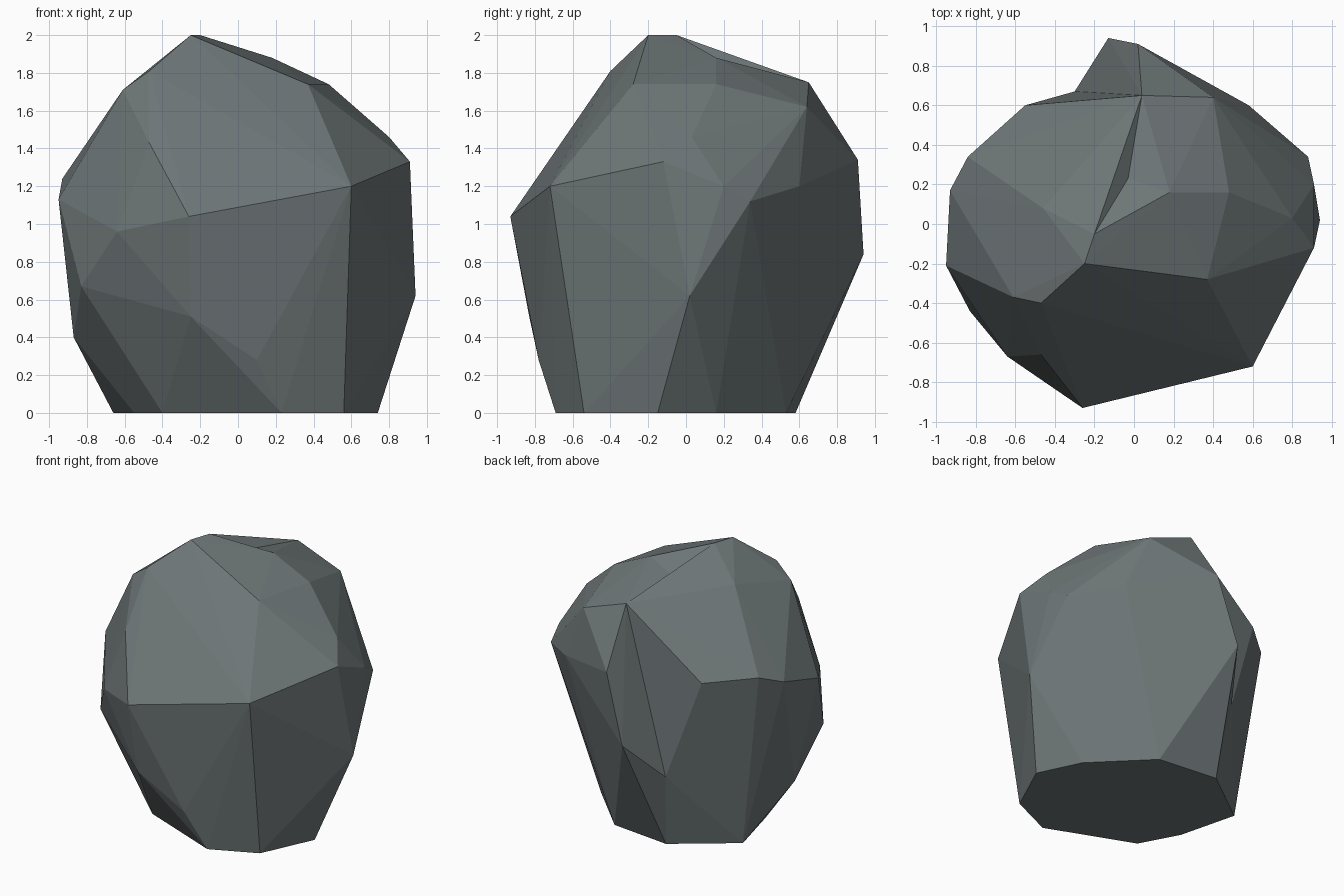
import bpy, bmesh
from mathutils import Vector

if "Cube" in bpy.data.objects:
    bpy.data.objects.remove(bpy.data.objects["Cube"])

# Footprint of the boulder on the ground (x, y)
FOOT = [(.56, -.54), (.74, -.15), (.59, .16), (-.66, .27), (-.55, -.16), (-.40, -.44), (.23, -.69)]
# Corners of the main mass, from low to high
BODY = [(.10, -.78, .28), (-.87, -.04, .40), (-.25, -.83, .51), (.94, .02, .62), (-.83, -.44, .67),
        (-.64, -.67, .96), (-.26, -.93, 1.04), (.88, .34, 1.12), (-.95, -.21, 1.13),
        (.60, -.72, 1.20), (.91, .20, 1.20), (-.93, .17, 1.24), (-.55, .60, 1.29),
        (-.84, .34, 1.31), (.91, -.12, 1.33), (-.47, -.66, 1.43), (.80, .03, 1.46),
        (-.61, -.37, 1.71), (.37, -.28, 1.74), (.48, .16, 1.74), (-.47, -.40, 1.81),
        (-.46, .08, 1.81), (-.03, .23, 1.83), (.18, .16, 1.88), (-.25, -.20, 2), (-.20, -.05, 2)]
# Where the back ridge meets the main mass, and the ridge's own crest
ROOT = [(-.24, .58, 0), (.22, .53, 0), (-.30, .67, .55), (.58, .60, 1.20), (.40, .64, 1.62), (.04, .65, 1.75)]
CREST = [(-.13, .94, .84), (.02, .91, 1.34)]
CENTRE = Vector((0, 0, 1))


def chipped_hull(points):
    """Triangles wrapping all points; dented points are lifted until the hull
    takes them in, and the caller uses their true positions."""
    true = [Vector(p) for p in points]
    lift = [1.0] * len(true)
    for _ in range(60):
        bm = bmesh.new()
        for p, s in zip(true, lift):
            bm.verts.new(CENTRE + (p - CENTRE) * s)
        bm.verts.index_update()
        verts = list(bm.verts)
        bmesh.ops.convex_hull(bm, input=verts)
        dented = [i for i, v in enumerate(verts) if not v.link_faces]
        order = {v: i for i, v in enumerate(verts)}
        tris = [[order[v] for v in f.verts] for f in bm.faces]
        bm.free()
        if not dented:
            break
        for i in dented:
            lift[i] *= 1.01
    return [[points[i] for i in t] for t in tris]


# Main mass, leaving out the patch covered by the ridge
main = chipped_hull([(x, y, 0) for x, y in FOOT] + BODY + ROOT)
main = [t for t in main if not all(p in ROOT for p in t)]
# Back ridge, only the faces that reach its crest
ridge = [t for t in chipped_hull(ROOT + CREST) if any(p in CREST for p in t)]

# Weld both into one boulder
bm = bmesh.new()
for tri in main + ridge:
    bm.faces.new([bm.verts.new(p) for p in tri])
bmesh.ops.remove_doubles(bm, verts=bm.verts[:], dist=.001)
bmesh.ops.recalc_face_normals(bm, faces=bm.faces[:])
mesh = bpy.data.meshes.new("boulder")
bm.to_mesh(mesh)
bm.free()

stone = bpy.data.materials.new("grey stone")
stone.diffuse_color = (.155, .182, .184, 1)
stone.use_nodes = True
stone.node_tree.nodes["Principled BSDF"].inputs["Base Color"].default_value = stone.diffuse_color
mesh.materials.append(stone)
bpy.context.collection.objects.link(bpy.data.objects.new("boulder", mesh))
